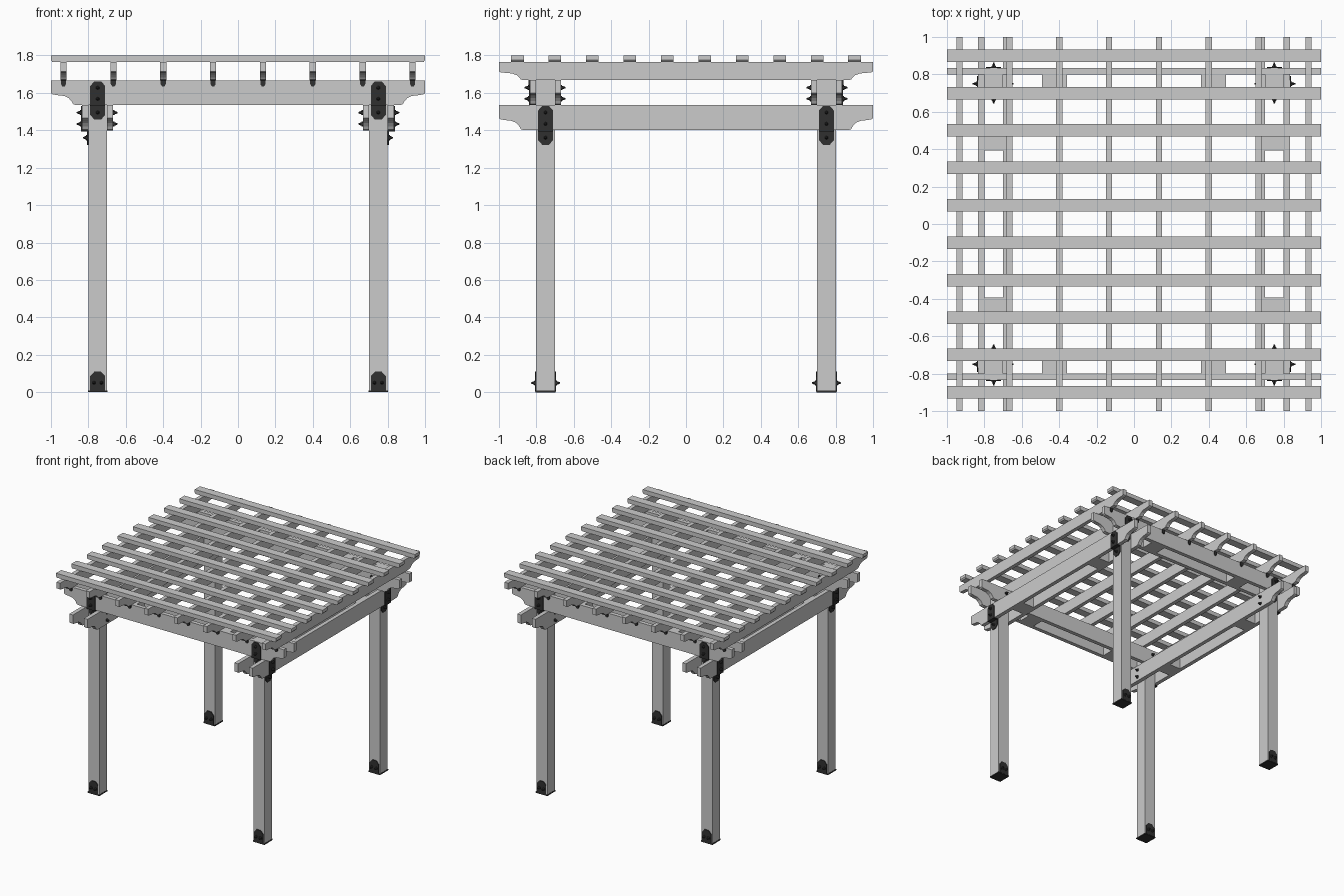
import bpy
import bmesh
from math import pi
from mathutils import Matrix, Vector

cube = bpy.data.objects.get("Cube")
if cube:
    bpy.data.objects.remove(cube, do_unlink=True)

steel = bpy.data.materials.new("dark_steel")
steel.use_nodes = True
steel.diffuse_color = (0.03, 0.03, 0.03, 1)
steel.node_tree.nodes["Principled BSDF"].inputs["Base Color"].default_value = (0.03, 0.03, 0.03, 1)

POST = 0.75      # post centre distance from the middle
HALF = 0.05      # half post width
PLANK = 0.033    # plank thickness
SIDE_Z, CROSS_Z, RAFTER_Z, SLAT_Z = 1.4, 1.535, 1.667, 1.765
TOP = 1.8


def finish(name, bm, matrix, mat=None):
    bmesh.ops.recalc_face_normals(bm, faces=bm.faces)
    mesh = bpy.data.meshes.new(name)
    bm.to_mesh(mesh)
    bm.free()
    obj = bpy.data.objects.new(name, mesh)
    obj.matrix_world = matrix
    bpy.context.collection.objects.link(obj)
    if mat:
        mesh.materials.append(mat)
    return obj


def prism(name, outline, depth, matrix, mat=None):
    """Outline in local x/z, extruded symmetrically along local y."""
    bm = bmesh.new()
    face = bm.faces.new([bm.verts.new((x, -depth / 2, z)) for x, z in outline])
    ext = bmesh.ops.extrude_face_region(bm, geom=[face])["geom"]
    verts = [v for v in ext if isinstance(v, bmesh.types.BMVert)]
    bmesh.ops.translate(bm, verts=verts, vec=(0, depth, 0))
    return finish(name, bm, matrix, mat)


def box(name, size, centre, matrix=Matrix(), mat=None):
    bm = bmesh.new()
    bmesh.ops.create_cube(bm, size=1)
    bmesh.ops.scale(bm, verts=bm.verts, vec=size)
    return finish(name, bm, matrix @ Matrix.Translation(centre), mat)


def bolt(name, x, y, z, outward, matrix):
    """Six-sided washer and pointed head, aimed along local y."""
    bm = bmesh.new()
    for r1, r2, length, start in ((0.014, 0.014, 0.006, 0), (0.01, 0.003, 0.018, 0.006)):
        bmesh.ops.create_cone(bm, cap_ends=True, segments=6, radius1=r1, radius2=r2, depth=length,
                              matrix=Matrix.Translation((0, 0, start + length / 2)))
    aim = Matrix.Rotation(-outward * pi / 2, 4, 'X')
    finish(name, bm, matrix @ Matrix.Translation((x, y, z)) @ aim, steel)


def scrolled(height):
    """Long plank outline with an ogee cut under both ends."""
    curve = [(1, 0.48), (0.99, 0.43), (0.965, 0.4), (0.93, 0.37), (0.905, 0.28),
             (0.89, 0.15), (0.882, 0.04), (0.867, 0)]
    right = [(1, 1)] + curve
    left = [(-x, z) for x, z in reversed(right)]
    return [(x, z * height) for x, z in right + left]


def turned(angle, x=0, y=0, z=0):
    return Matrix.Translation((x, y, z)) @ Matrix.Rotation(angle, 4, 'Z')


# Doubled beams either side of the posts, with spacer blocks between them
for label, angle, z, height, block in (("side", pi / 2, SIDE_Z, CROSS_Z - SIDE_Z, 0.46),
                                       ("cross", 0, CROSS_Z, RAFTER_Z - CROSS_Z, 0.425)):
    frame = turned(angle, z=z)
    for s in (-1, 1):
        for part, offset in (("inner", -1), ("outer", 1)):
            y = s * (POST + offset * (HALF + PLANK / 2))
            prism(f"{label}_beam_{part}", scrolled(height), PLANK,
                  frame @ Matrix.Translation((0, y, 0)))
        for t in (-1, 1):
            box(f"{label}_spacer", (0.133, 2 * HALF, height), (t * block, s * POST, height / 2), frame)

# Rafters, with a small clip where each one meets the outer beam faces
clip = [(-0.014, 0.01), (-0.014, -0.02), (-0.006, -0.033), (0.006, -0.033), (0.014, -0.02), (0.014, 0.01)]
for i in range(8):
    x = -0.933 + i * 0.2666
    prism("rafter", scrolled(SLAT_Z - RAFTER_Z), PLANK, turned(pi / 2, x, 0, RAFTER_Z))
    for s in (-1, 1):
        y = s * (POST + HALF + PLANK + 0.004)
        prism("rafter_clip", clip, 0.008, turned(0, x, y, RAFTER_Z), steel)

# Roof slats with slightly chamfered ends
h = TOP - SLAT_Z
slat = [(-1, h), (-1, 0.01), (-0.992, 0), (0.992, 0), (1, 0.01), (1, h)]
for i in range(10):
    prism("roof_slat", slat, 0.067, turned(0, 0, -0.9 + i * 0.2, SLAT_Z))


def point_plate(width, low, high):
    """Plate outline tapering to a blunt point at the high end."""
    d = 0.025 if high > low else -0.025
    return [(-width, low), (width, low), (width, high - d), (width * 0.45, high),
            (-width * 0.45, high), (-width, high - d)]


def bracket(post, z, height):
    """Stepped plate on beam and post, bolted through both beams."""
    face = HALF + PLANK
    thick = 0.006
    prism("beam_plate", point_plate(0.04, z, z + height - 0.005), thick,
          post @ Matrix.Translation((0, -face - thick / 2, 0)), steel)
    prism("post_plate", point_plate(0.04, z, z - 0.078), thick,
          post @ Matrix.Translation((0, -HALF - thick / 2, 0)), steel)
    box("bracket_step", (0.08, PLANK + thick, thick),
        (0, -HALF - (PLANK + thick) / 2, z - thick / 2), post, steel)
    for up in (0.25, 0.7):
        bolt("outer_bolt", 0, -face - thick, z + height * up, -1, post)
        bolt("inner_bolt", 0, face, z + height * up, 1, post)
    bolt("post_bolt", 0, -HALF - thick, z - 0.04, -1, post)


# Posts with their brackets and feet
for sx in (-1, 1):
    for sy in (-1, 1):
        px, py = sx * POST, sy * POST
        box("post", (2 * HALF, 2 * HALF, RAFTER_Z - 0.008), (px, py, (RAFTER_Z + 0.008) / 2))
        box("foot_plate", (0.105, 0.108, 0.01), (px, py, 0.005), mat=steel)
        bracket(turned(0 if sy < 0 else pi, px, py), CROSS_Z, RAFTER_Z - CROSS_Z)
        bracket(turned(sx * pi / 2, px, py), SIDE_Z, CROSS_Z - SIDE_Z)
        for angle in (0, pi):
            side = turned(angle, px, py)
            prism("foot_bracket", point_plate(0.04, 0.005, 0.11), 0.006,
                  side @ Matrix.Translation((0, -HALF - 0.003, 0)), steel)
            for t in (-1, 1):
                bolt("foot_bolt", t * 0.02, -HALF - 0.004, 0.05, -1, side)
